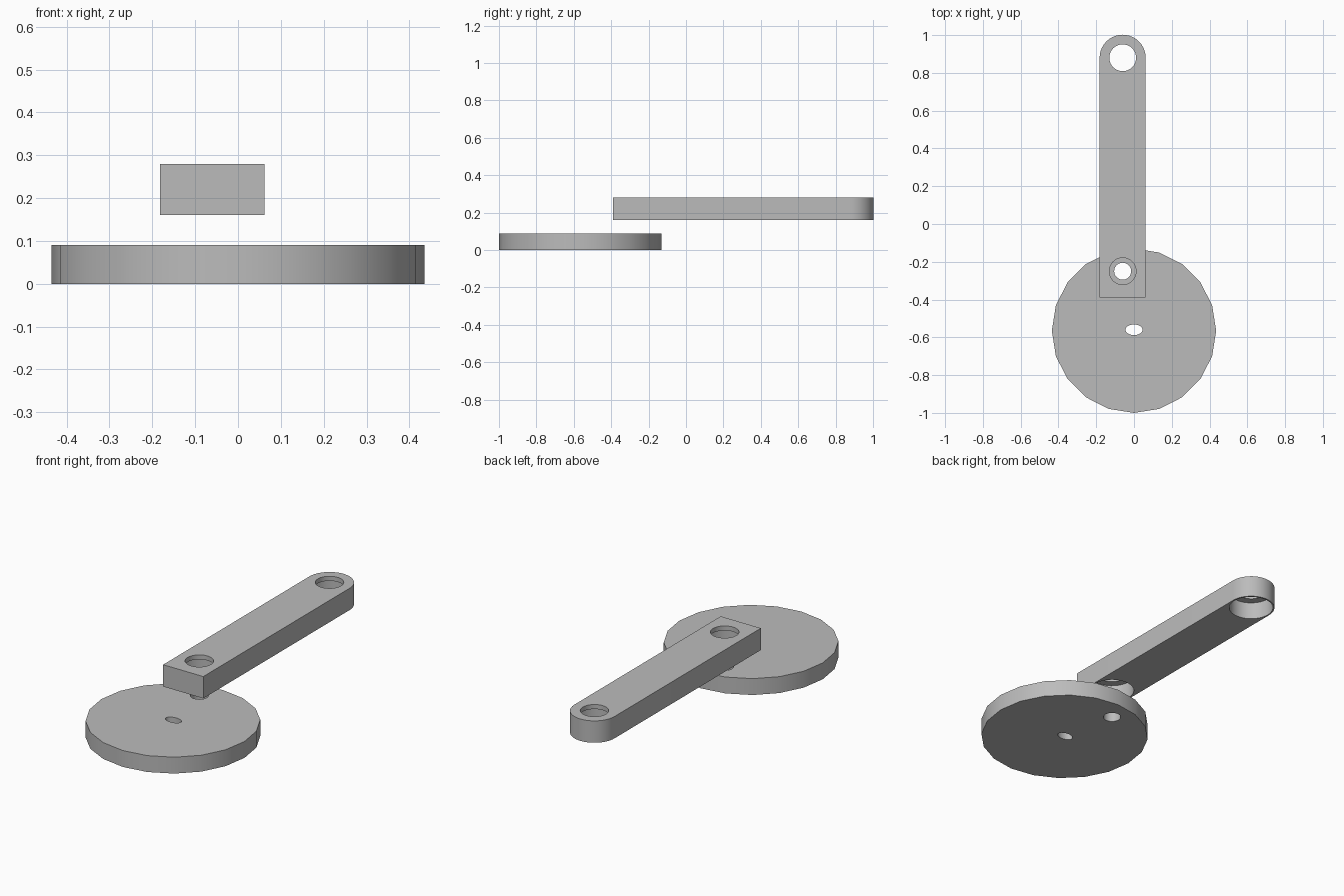
import bpy
import bmesh
from math import cos, sin, pi, radians

cube = bpy.data.objects.get("Cube")
if cube:
    bpy.data.objects.remove(cube, do_unlink=True)

grey = bpy.data.materials.new("plain grey")
grey.use_nodes = True
grey.diffuse_color = (0.5, 0.5, 0.5, 1)
grey.node_tree.nodes["Principled BSDF"].inputs["Base Color"].default_value = (0.5, 0.5, 0.5, 1)


def arc(x, y, rx, ry, sides, start=0, sweep=2 * pi):
    """Points along an elliptical arc; a full turn does not repeat its first point."""
    count = sides if sweep == 2 * pi else sides + 1
    angles = [start + sweep * i / sides for i in range(count)]
    return [(x + rx * cos(a), y + ry * sin(a)) for a in angles]


def prism(name, outline, bottom, top):
    """Extrude a flat outline upwards into a solid."""
    bm = bmesh.new()
    base = bm.faces.new([bm.verts.new((x, y, bottom)) for x, y in outline])
    raised = bmesh.ops.extrude_face_region(bm, geom=[base])["geom"]
    verts = [v for v in raised if isinstance(v, bmesh.types.BMVert)]
    bmesh.ops.translate(bm, verts=verts, vec=(0, 0, top - bottom))
    bmesh.ops.recalc_face_normals(bm, faces=bm.faces)
    mesh = bpy.data.meshes.new(name)
    bm.to_mesh(mesh)
    bm.free()
    mesh.materials.append(grey)
    obj = bpy.data.objects.new(name, mesh)
    bpy.context.collection.objects.link(obj)
    return obj


def activate(obj):
    bpy.ops.object.select_all(action="DESELECT")
    obj.select_set(True)
    bpy.context.view_layer.objects.active = obj


def cut(obj, outline, bottom, top):
    """Cut a straight hole or recess and discard the cutter."""
    cutter = prism("cutter", outline, bottom, top)
    cutter.hide_render = True
    mod = obj.modifiers.new("hole", "BOOLEAN")
    mod.operation = "DIFFERENCE"
    mod.solver = "EXACT"
    mod.object = cutter
    activate(obj)
    bpy.ops.object.modifier_apply(modifier=mod.name)
    bpy.data.objects.remove(cutter, do_unlink=True)


def smooth(obj):
    activate(obj)
    bpy.ops.object.shade_smooth_by_angle(angle=radians(30))


ARM_X, PIN_Y, END_Y = -0.06, -0.25, 0.88
HALF = 0.122

# Crank disc with an oval shaft hole and a round pin hole
disc = prism("crank_disc", arc(0, -0.565, 0.435, 0.435, 20), 0, 0.09)
cut(disc, arc(0, -0.56, 0.045, 0.028, 32), -0.1, 0.2)
cut(disc, arc(ARM_X, PIN_Y, 0.045, 0.045, 32), -0.1, 0.2)
smooth(disc)

# Connecting arm: square at the disc, rounded at the far end
outline = [(ARM_X - HALF, -0.39), (ARM_X + HALF, -0.39)]
outline += arc(ARM_X, END_Y, HALF, HALF, 20, 0, pi)
arm = prism("connecting_arm", outline, 0.16, 0.28)

# Each bearing seat: wide recess from below, narrower opening through the top lip
for y in (PIN_Y, END_Y):
    cut(arm, arc(ARM_X, y, 0.114, 0.114, 40), 0.1, 0.255)
    cut(arm, arc(ARM_X, y, 0.071, 0.071, 40), 0.2, 0.35)
smooth(arm)
